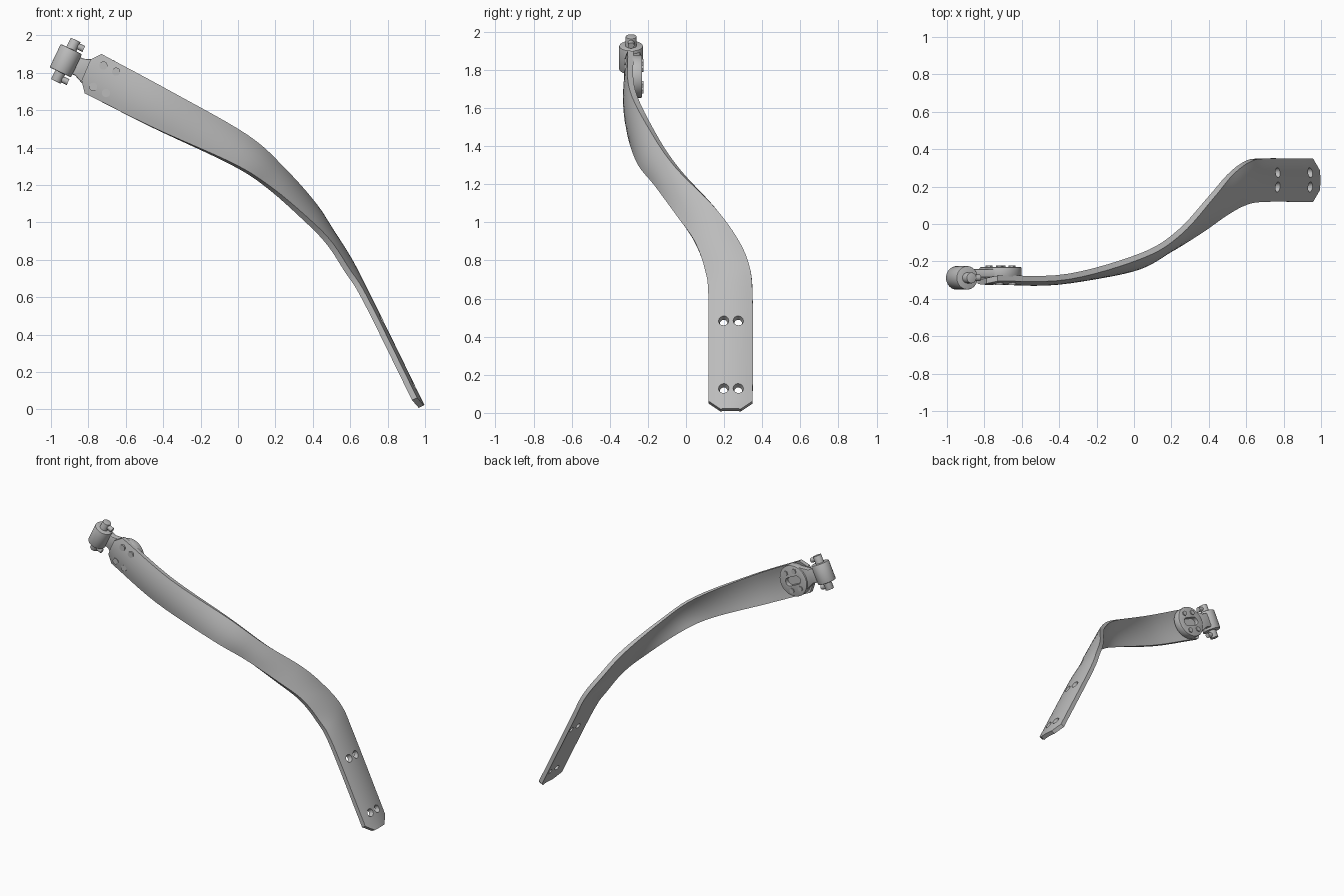
import bpy, bmesh, math
from mathutils import Matrix, Vector

if "Cube" in bpy.data.objects:
    bpy.data.objects.remove(bpy.data.objects["Cube"])

GREY = (0.5, 0.5, 0.5, 1)
metal = bpy.data.materials.new("grey metal")
metal.use_nodes = True
metal.diffuse_color = GREY
metal.node_tree.nodes["Principled BSDF"].inputs["Base Color"].default_value = GREY


def make_object(name, bm):
    bmesh.ops.recalc_face_normals(bm, faces=bm.faces)
    mesh = bpy.data.meshes.new(name)
    bm.to_mesh(mesh)
    bm.free()
    mesh.materials.append(metal)
    obj = bpy.data.objects.new(name, mesh)
    bpy.context.collection.objects.link(obj)
    return obj


def activate(obj):
    bpy.ops.object.select_all(action='DESELECT')
    obj.select_set(True)
    bpy.context.view_layer.objects.active = obj


def smooth(obj, angle=30):
    activate(obj)
    bpy.ops.object.shade_smooth_by_angle(angle=math.radians(angle))


def cylinder(name, frame, centre, axis, radius, length, sides=32, tip=None):
    """Cylinder or cone along a local axis of the given frame."""
    bm = bmesh.new()
    turn = Vector((0, 0, 1)).rotation_difference(Vector(axis)).to_matrix().to_4x4()
    bmesh.ops.create_cone(bm, cap_ends=True, segments=sides, radius1=radius,
                          radius2=radius if tip is None else tip, depth=length,
                          matrix=frame @ Matrix.Translation(centre) @ turn)
    return make_object(name, bm)


def prism(name, frame, outline, low, high):
    """Extrude an outline in the local x-z plane from y = low to y = high."""
    bm = bmesh.new()
    face = bm.faces.new([bm.verts.new((x, low, z)) for x, z in outline])
    new = bmesh.ops.extrude_face_region(bm, geom=[face])["geom"]
    verts = [v for v in new if isinstance(v, bmesh.types.BMVert)]
    bmesh.ops.translate(bm, verts=verts, vec=(0, high - low, 0))
    bm.transform(frame)
    return make_object(name, bm)


def bevel(obj, width):
    mod = obj.modifiers.new("bevel", 'BEVEL')
    mod.width, mod.segments = width, 2
    activate(obj)
    bpy.ops.object.modifier_apply(modifier=mod.name)


def cut(obj, cutter):
    mod = obj.modifiers.new("cut", 'BOOLEAN')
    mod.operation, mod.solver, mod.object = 'DIFFERENCE', 'EXACT', cutter
    activate(obj)
    bpy.ops.object.modifier_apply(modifier=mod.name)
    bpy.data.objects.remove(cutter)


def spline(points, steps):
    """Catmull-Rom samples through the points."""
    pts = [Vector(p) for p in points]
    pts = [2 * pts[0] - pts[1]] + pts + [2 * pts[-1] - pts[-2]]
    out = []
    for a, b, c, d in zip(pts, pts[1:], pts[2:], pts[3:]):
        for i in range(steps):
            t = i / steps
            out.append(0.5 * (2 * b + (c - a) * t + (2 * a - 5 * b + 4 * c - d) * t ** 2
                              + (3 * b - a - 3 * c + d) * t ** 3))
    return out + [pts[-2]]


# Twisted strap: upper and lower edge paths, arched section, clipped corners
upper_edge = [(-.73, -.30, 1.90), (-.35, -.29, 1.695), (.05, -.175, 1.465),
              (.25, -.05, 1.285), (.42, .14, 1.09), (.52, .26, .93),
              (.61, .33, .78), (.695, .35, .59), (.952, .35, .06)]
lower_edge = [(-.82, -.30, 1.69), (-.45, -.31, 1.505), (-.03, -.255, 1.315),
              (.17, -.16, 1.19), (.36, -.045, 1.03), (.49, .045, .90),
              (.59, .10, .75), (.69, .118, .59), (.952, .118, .06)]
THICK, CROWN, ACROSS = 0.03, 0.018, 8
rows = [((a + b) / 2, (a - b) / 2, 1.0)
        for a, b in zip(spline(upper_edge, 6), spline(lower_edge, 6))]
head = (rows[0][0] - rows[1][0]).normalized() * 0.042
foot = (rows[-1][0] - rows[-2][0]).normalized() * 0.053
rows.insert(0, (rows[0][0] + head, rows[0][1], 0.53))
rows.append((rows[-1][0] + foot, rows[-1][1], 0.47))

bm = bmesh.new()
rings = []
for i, (centre, half, scale) in enumerate(rows):
    tangent = rows[min(i + 1, len(rows) - 1)][0] - rows[max(i - 1, 0)][0]
    normal = tangent.cross(half).normalized()
    ring = []
    for side in (1, -1):
        for k in range(ACROSS + 1):
            t = side * (2 * k / ACROSS - 1) * scale
            lift = CROWN * (0.5 - t * t) + side * THICK / 2
            ring.append(bm.verts.new(centre + half * t + normal * lift))
    rings.append(ring)
for r, s in zip(rings, rings[1:]):
    for k in range(len(r)):
        n = (k + 1) % len(r)
        bm.faces.new((r[k], r[n], s[n], s[k]))
for ring in (rings[0], rings[-1]):
    for k in range(ACROSS):
        bm.faces.new((ring[k], ring[k + 1], ring[-2 - k], ring[-1 - k]))
strap = make_object("strap", bm)

# Countersunk holes in the foot of the strap
foot_axis = Vector((.9, 0, .437)).normalized()
for z in (.475, .12):
    for y in (.197, .275):
        centre = Vector((.695 + (.59 - z) * .487, y, z))
        cut(strap, cylinder("hole_cutter", Matrix(), centre, foot_axis, .012, .08, 24, .032))
smooth(strap)

# Mount frame: local x runs along the strap, local z across it
mount = Matrix.Translation((-.713, -.255, 1.765)) @ Matrix.Rotation(math.radians(25.5), 4, 'Y')

# Round back plate with a slotted pocket
R = 0.112
plate = prism("back_plate", mount,
              [(R * math.cos(math.tau * i / 32), R * math.sin(math.tau * i / 32))
               for i in range(32)], -.03, .025)
bevel(plate, .006)
slot = []
for i in range(18):
    angle = math.pi * (i if i < 9 else i - 1) / 8 - math.pi / 2
    slot.append((.03 * math.cos(angle) + (.035 if i < 9 else -.035), .03 * math.sin(angle)))
cut(plate, prism("slot_cutter", mount, slot, -.005, .05))
smooth(plate)

# Strap bolts with heads in front and nuts behind
for i, (x, z) in enumerate([(sx * .038, sz * .063) for sx in (-1, 1) for sz in (-1, 1)]):
    smooth(cylinder(f"bolt_{i + 1}", mount, (x, -.035, z), (0, 1, 0), .022, .07, 16))
    cylinder(f"nut_{i + 1}", mount, (x, .026, z), (0, 1, 0), .019, .012, 6)

# Neck joining the plate to the hinge hub
neck = prism("neck", mount, [(-.23, -.055), (-.15, -.05), (-.07, -.085),
                             (-.07, .085), (-.15, .05), (-.23, .055)], -.03, .015)
bevel(neck, .008)
smooth(neck)

# Hinge hub and its pin with cross tabs
HUB_X, HUB_Y = -.23, -.033
hub = cylinder("hinge_hub", mount, (HUB_X, HUB_Y, 0), (0, 0, 1), .063, .138)
bevel(hub, .005)
smooth(hub)
pin = cylinder("hinge_pin", mount, (HUB_X, HUB_Y, 0), (0, 0, 1), .029, .246, 24)
bevel(pin, .003)
smooth(pin)
for name, z in (("upper_tab", .098), ("lower_tab", -.098)):
    smooth(cylinder(name, mount, (HUB_X + .03, HUB_Y, z), (1, 0, 0), .017, .06, 16))
